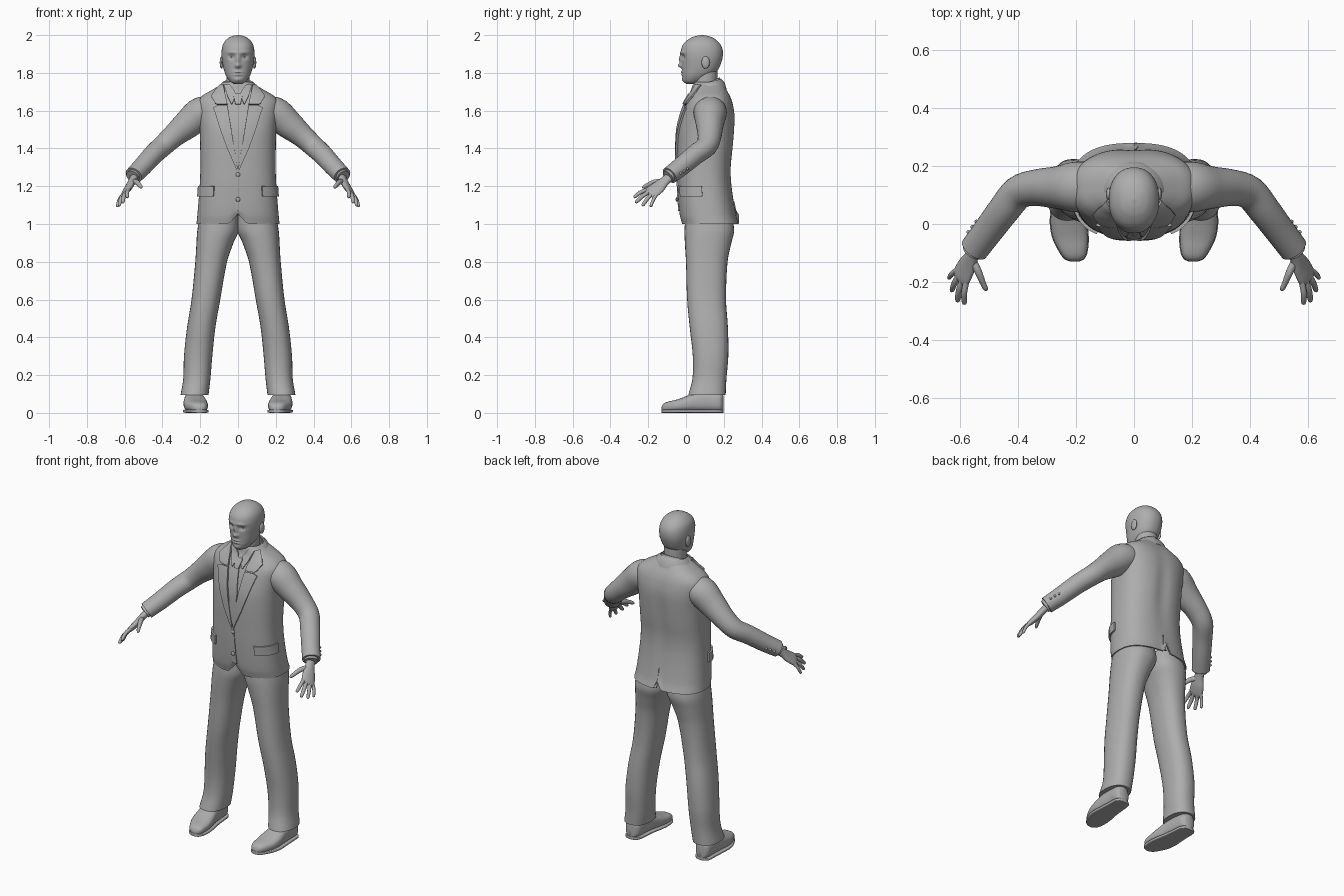
import bpy, bmesh, math
from mathutils import Vector

if "Cube" in bpy.data.objects:
    bpy.data.objects.remove(bpy.data.objects["Cube"])

grey = bpy.data.materials.new("plain_grey")
grey.diffuse_color = (0.42, 0.42, 0.42, 1)
grey.use_nodes = True
grey.node_tree.nodes["Principled BSDF"].inputs["Base Color"].default_value = grey.diffuse_color


def make(name, verts, faces, mirror=False, thick=0, angle=45):
    bm = bmesh.new()
    vs = [bm.verts.new(v) for v in verts]
    for f in faces:
        bm.faces.new([vs[i] for i in f])
    bmesh.ops.recalc_face_normals(bm, faces=bm.faces)
    me = bpy.data.meshes.new(name)
    bm.to_mesh(me)
    bm.free()
    me.materials.append(grey)
    me.polygons.foreach_set("use_smooth", [True] * len(me.polygons))
    me.set_sharp_from_angle(angle=math.radians(angle))
    ob = bpy.data.objects.new(name, me)
    bpy.context.collection.objects.link(ob)
    if thick:
        s = ob.modifiers.new("thickness", 'SOLIDIFY')
        s.thickness, s.offset = thick, 0
        ob.modifiers.new("crisp", 'EDGE_SPLIT').split_angle = math.radians(45)
    if mirror:
        ob.modifiers.new("mirror", 'MIRROR').use_mirror_merge = False
    return ob


def grid_faces(rows, n, closed):
    m = n if closed else n - 1
    return [(r * n + i, r * n + (i + 1) % n, (r + 1) * n + (i + 1) % n, (r + 1) * n + i)
            for r in range(rows - 1) for i in range(m)]


def interp(rows, k):
    """Smooth interpolation of rows whose first value is the key."""
    k = min(max(k, rows[0][0]), rows[-1][0])
    i = max(j for j in range(len(rows) - 1) if rows[j][0] <= k)
    a, b = rows[i], rows[i + 1]
    p, q = rows[max(i - 1, 0)], rows[min(i + 2, len(rows) - 1)]
    h = b[0] - a[0]
    t = (k - a[0]) / h
    out = []
    for c in range(1, len(a)):
        ma = (b[c] - p[c]) / (b[0] - p[0]) * h
        mb = (q[c] - a[c]) / (q[0] - a[0]) * h
        out.append(a[c] * (2*t**3 - 3*t*t + 1) + ma * (t**3 - 2*t*t + t)
                   + b[c] * (3*t*t - 2*t**3) + mb * (t**3 - t*t))
    return out


def section(row, th, p, off=0):
    """Point on a rounded section given as centre x, half width, front, back."""
    xc, rx, f, b = row
    c, s = math.cos(th), math.sin(th)
    x = xc + (rx + off) * math.copysign(abs(c) ** (2 / p), c)
    return x, (f + b) / 2 - ((b - f) / 2 + off) * math.copysign(abs(s) ** (2 / p), s)


def loft(name, rows, n=32, p=2.2, sub=4, along_y=False, caps=True, warp=None, **kw):
    keys = [a[0] + (b[0] - a[0]) * j / sub for a, b in zip(rows, rows[1:]) for j in range(sub)]
    keys.append(rows[-1][0])
    verts = []
    for k in keys:
        row = interp(rows, k)
        for i in range(n):
            x, d = section(row, 2 * math.pi * i / n, p)
            v = Vector((x, k, d) if along_y else (x, d, k))
            verts.append(warp(v) if warp else v)
    faces = grid_faces(len(keys), n, True)
    if caps:
        faces += [tuple(range(n)), tuple(range(len(verts) - n, len(verts)))]
    return make(name, verts, faces, **kw)


def tube(name, pts, ref, n=16, sub=4):
    """Mirrored limb through points (x, y, z, radius along ref, radius across)."""
    keyed = [(i, *p) for i, p in enumerate(pts)]
    path = [interp(keyed, j / sub) for j in range((len(pts) - 1) * sub + 1)]
    verts = []
    for j, q in enumerate(path):
        a, b = path[max(j - 1, 0)], path[min(j + 1, len(path) - 1)]
        d = (Vector(b[:3]) - Vector(a[:3])).normalized()
        u = (Vector(ref) - d * d.dot(Vector(ref))).normalized()
        w = d.cross(u)
        for i in range(n):
            t = 2 * math.pi * i / n
            verts.append(Vector(q[:3]) + u * q[3] * math.cos(t) + w * q[4] * math.sin(t))
    faces = grid_faces(len(path), n, True)
    faces += [tuple(range(n)), tuple(range(len(verts) - n, len(verts)))]
    return make(name, verts, faces, mirror=True)


def ball(name, loc, size, mirror=True):
    n, m = 16, 8
    verts = [(loc[0] + size[0] * math.sin(a) * math.cos(b), loc[1] + size[1] * math.sin(a) * math.sin(b),
              loc[2] + size[2] * math.cos(a))
             for a in [math.pi * (r + .05) / (m + .1) for r in range(m + 1)]
             for b in [2 * math.pi * i / n for i in range(n)]]
    faces = grid_faces(m + 1, n, True) + [tuple(range(n)), tuple(range(m * n, m * n + n))]
    return make(name, verts, faces, mirror=mirror)


def bump(v, x, z, sx, sz):
    return math.exp(-((abs(v.x) - x) / sx) ** 2 - ((v.z - z) / sz) ** 2)


# Jacket body, with the front hem parted and a small back vent
P = 2.5
JACKET = [(1.0, 0, .217, -.02, .277), (1.05, 0, .212, -.032, .262), (1.2, 0, .2, -.042, .24),
          (1.3, 0, .196, -.044, .237), (1.4, 0, .197, -.045, .247), (1.5, 0, .2, -.04, .255),
          (1.58, 0, .208, -.022, .256), (1.64, 0, .212, 0, .245), (1.675, 0, .19, .02, .232),
          (1.705, 0, .14, .036, .215), (1.735, 0, .09, .043, .195), (1.75, 0, .072, .05, .172)]


def hem(v):
    if v.z < 1.1:
        wide, lift = (.03, .055) if v.y < .1 else (.012, .05)
        v.z += lift * math.exp(-(v.x / wide) ** 2) * (1.1 - v.z) / .1
    if v.y > .15:   # hollow along the spine
        v.y -= .01 * bump(v, 0, 1.42, .04, .2)
    return v


loft("jacket", JACKET, n=96, p=P, caps=False, warp=hem, thick=.006)


def patch(name, rows, off, thick=.012, cols=8, sub=6, by_angle=False, back=False, mirror=True):
    """Panel lying on the jacket; rows are height, inner x, outer x (or angles)."""
    verts, count = [], 0
    fine = [[a + (b - a) * j / sub for a, b in zip(r, s)] for r, s in zip(rows, rows[1:]) for j in range(sub)]
    fine.append(rows[-1])
    for z, a, b in fine:
        row = interp(JACKET, z)
        for i in range(cols):
            u = a + (b - a) * i / (cols - 1)
            if not by_angle:
                r = min(abs(u) / row[1], 1)
                u = math.acos(math.copysign(r ** (P / 2), u))
            x, y = section(row, -u if back else u, P, off)
            verts.append((x, y, z))
    return make(name, verts, grid_faces(len(fine), cols, False), mirror=mirror, thick=thick)


# Lapels, jacket edge, tie, shirt collar and pocket flaps
patch("lapel", [(1.285, 0, .006), (1.4, .018, .055), (1.5, .034, .09), (1.59, .048, .117),
                (1.615, .052, .126), (1.627, .054, .102)], .007)
patch("collar_front", [(1.633, .055, .106), (1.64, .055, .116), (1.675, .062, .135),
                       (1.7, .066, .118), (1.735, .07, .085)], .009)
patch("jacket_edge", [(1.07, -.012, .02), (1.29, -.004, .006)], .004, .006, mirror=False)
patch("back_vent", [(1.01, .002, .02), (1.12, .002, .006)], .004, .006, back=True, mirror=False)
patch("tie_blade", [(1.31, -.003, .003), (1.4, -.02, .02), (1.5, -.026, .026), (1.635, -.013, .013)],
      .004, .01, mirror=False)
patch("tie_knot", [(1.632, -.013, .013), (1.675, -.022, .022), (1.688, -.016, .016)], .009, .016, mirror=False)
patch("shirt_collar", [(1.635, .03, .034), (1.68, .012, .056), (1.7, .015, .06), (1.738, .04, .07)], .006, .01)
patch("pocket_flap", [(1.145, .12, .98), (1.15, .06, 1.0), (1.2, .06, 1.0)], .007, .012, cols=14, by_angle=True)
for z in (1.262, 1.13):
    ball("front_button", (0, -.049, z), (.012, .006, .012), mirror=False)


# Collar bands around the neck; angle zero points to the back
def band(name, half, top, low, thick):
    verts, n = [], 40
    for rx, ry, z, drop in (top, ((top[0] + low[0]) / 2 + .004, (top[1] + low[1]) / 2 + .004,
                                  (top[2] + low[2]) / 2 + .008, top[3]), low):
        for i in range(n):
            t = math.radians(-half + 2 * half * i / (n - 1))
            verts.append((rx * math.sin(t), .108 + ry * math.cos(t), z - drop * (1 - math.cos(t)) / 2))
    make(name, verts, grid_faces(3, n, False), thick=thick)


band("jacket_collar", 125, (.078, .076, 1.765, .04), (.115, .103, 1.712, .03), .008)
band("shirt_band", 165, (.066, .069, 1.775, .06), (.074, .074, 1.725, .045), .006)

# Trouser legs
loft("trouser_leg", [(.095, .23, .074, .012, .21), (.18, .218, .072, .034, .214), (.3, .211, .075, .036, .224),
                     (.45, .195, .075, .02, .222), (.6, .17, .076, .006, .212), (.8, .142, .084, 0, .22),
                     (.9, .122, .098, -.006, .24), (.97, .105, .11, -.008, .255), (1.06, .1, .098, .0, .235)],
     p=2.3, mirror=True)

# Shoes and soles
SHOE = [(-.13, .205, .012, .016, .03), (-.122, .206, .03, .008, .046), (-.1, .209, .045, .006, .058),
        (-.05, .219, .06, .006, .07), (.0, .226, .062, .006, .088), (.05, .23, .056, .006, .108),
        (.12, .232, .05, .006, .115), (.175, .234, .045, .006, .108), (.193, .235, .03, .008, .1),
        (.198, .235, .012, .012, .09)]
loft("shoe", SHOE, p=2.6, along_y=True, mirror=True)
loft("shoe_sole", [(y, x, r + .003, 0, .018) for y, x, r, a, b in SHOE], p=5, along_y=True, mirror=True)

# Sleeves, shirt cuffs and cuff buttons
tube("sleeve", [(.11, .13, 1.6, .06, .075), (.19, .128, 1.59, .085, .088), (.265, .126, 1.53, .077, .074),
                (.34, .125, 1.467, .062, .063), (.4, .108, 1.412, .056, .058), (.45, .048, 1.366, .053, .055),
                (.505, -.025, 1.305, .05, .052), (.552, -.087, 1.257, .046, .05)], (0, 0, 1), n=32)
tube("shirt_cuff", [(.54, -.07, 1.27, .036, .038), (.558, -.096, 1.25, .036, .038)], (0, 0, 1), n=24)
for k in range(3):
    ball("cuff_button", (.572 - .014 * k, -.028 + .018 * k, 1.268 + .012 * k), (.007, .007, .007))

# Hands: palm, four fingers and thumb
W = Vector((.487, .752, -.442))
tube("palm", [(.546, -.082, 1.253, .027, .021), (.562, -.115, 1.225, .028, .019), (.578, -.147, 1.195, .039, .018),
              (.597, -.183, 1.167, .041, .014), (.604, -.197, 1.157, .03, .006)], W, n=24)
tips = [(.586, -.277, 1.14), (.61, -.268, 1.112), (.63, -.232, 1.095), (.64, -.188, 1.09)]
for k, tip in enumerate(tips):
    base, tip = Vector((.594, -.178, 1.17)) + W * (-.03 + .02 * k), Vector(tip)
    mid = (base + tip) / 2 + Vector((.004, 0, .007))
    r = (.0105, .011, .0105, .009)[k]
    end = tip.lerp(mid, .15)
    tube("finger", [(*base, r, r), (*mid, r, r), (*end, r * .8, r * .8), (*tip, .002, .002)], W, n=12)
tube("thumb", [(.562, -.115, 1.222, .016, .014), (.538, -.165, 1.222, .014, .013), (.52, -.208, 1.204, .011, .01),
               (.512, -.224, 1.195, .009, .008), (.509, -.231, 1.19, .002, .002)], W, n=12)


# Head with modelled face, neck, ears and eyes
def face(v):
    if v.y < .06:
        v.y += .012 * bump(v, .034, 1.884, .017, .013)      # eye sockets
        v.y -= .006 * bump(v, .03, 1.908, .03, .008)        # brows
        v.y -= .012 * bump(v, 0, 1.868, .010, .03)          # nose bridge
        v.y -= .018 * bump(v, 0, 1.838, .015, .011)         # nose tip
        v.y -= .007 * bump(v, 0, 1.805, .022, .006)         # upper lip
        v.y -= .007 * bump(v, 0, 1.791, .02, .006)          # lower lip
        v.y += .004 * bump(v, 0, 1.798, .026, .0025)        # mouth line
        v.y -= .007 * bump(v, 0, 1.764, .022, .011)         # chin
    return v


loft("head", [(1.742, 0, .02, .0, .05), (1.752, 0, .04, -.01, .08), (1.78, 0, .061, -.018, .128),
              (1.81, 0, .073, -.02, .165), (1.85, 0, .082, -.022, .185), (1.89, 0, .087, -.026, .195),
              (1.93, 0, .085, -.024, .192), (1.96, 0, .075, -.008, .175), (1.985, 0, .051, .025, .145),
              (1.996, 0, .026, .055, .115), (2.0, 0, .004, .08, .09)],
     n=96, p=2.2, sub=8, warp=face, angle=80)
loft("neck", [(1.66, 0, .058, .055, .17), (1.72, 0, .06, .043, .166), (1.78, 0, .062, .04, .166),
              (1.83, 0, .06, .05, .165)], p=2)
ball("ear", (.087, .104, 1.855), (.01, .022, .033))
ball("eye", (.034, .005, 1.884), (.014, .014, .01))
